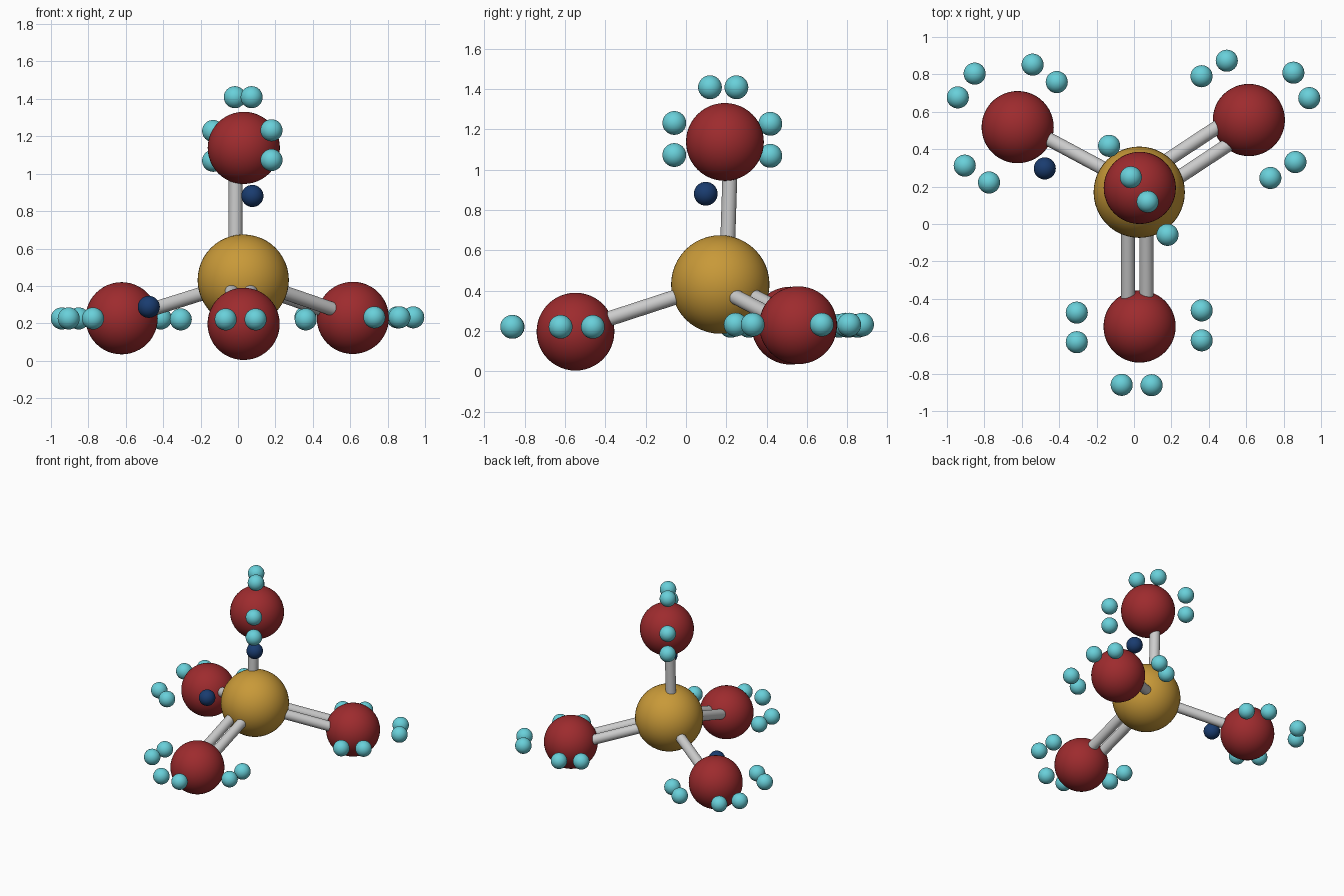
import bpy
from mathutils import Vector

if "Cube" in bpy.data.objects:
    bpy.data.objects.remove(bpy.data.objects["Cube"])


def material(name, rgb):
    m = bpy.data.materials.new(name)
    m.diffuse_color = (*rgb, 1)
    m.use_nodes = True
    m.node_tree.nodes["Principled BSDF"].inputs["Base Color"].default_value = m.diffuse_color
    return m


GOLD = material("gold", (0.58, 0.32, 0.04))
RED = material("red", (0.34, 0.024, 0.027))
CYAN = material("cyan", (0.14, 0.63, 0.70))
NAVY = material("navy", (0.01, 0.045, 0.16))


def ball(name, loc, r, mat, seg=32):
    bpy.ops.mesh.primitive_uv_sphere_add(segments=seg, ring_count=seg // 2, radius=r, location=loc)
    ob = bpy.context.object
    ob.name = name
    ob.data.materials.append(mat)
    bpy.ops.object.shade_smooth()


def bond(name, a, b, offset):
    # straight rod between two atom centres, shifted sideways
    a, b, offset = Vector(a), Vector(b), Vector(offset)
    d = b - a
    bpy.ops.mesh.primitive_cylinder_add(vertices=32, radius=0.037, depth=d.length * 0.9,
                                        location=(a + b) / 2 + offset)
    ob = bpy.context.object
    ob.name = name
    ob.rotation_euler = d.to_track_quat('Z', 'Y').to_euler()
    bpy.ops.object.shade_smooth_by_angle()


# Atoms
CENTRE = (0.028, 0.17, 0.431)
OUTER = {
    "top": (0.031, 0.193, 1.138),
    "front": (0.03, -0.548, 0.197),
    "left": (-0.622, 0.518, 0.227),
    "right": (0.614, 0.556, 0.229),
}
ball("central_atom", CENTRE, 0.244, GOLD, 48)
for key, loc in OUTER.items():
    ball(key + "_atom", loc, 0.193, RED, 48)

# Bonds: two single, two double
OFFSETS = {
    "top": [(-0.043, 0.03, 0)],
    "left": [(0.01, 0.019, 0)],
    "front": [(-0.061, 0, 0.01), (0.038, 0, 0.01)],
    "right": [(-0.032, 0.052, 0), (0.027, -0.042, 0)],
}
for key, offs in OFFSETS.items():
    for i, off in enumerate(offs):
        bond(f"{key}_bond_{i + 1}", CENTRE, OUTER[key], off)

# Electrons in the three flat groups: (x, y) at one height
FLAT = {
    "left": (0.226, [(-0.852, 0.804), (-0.942, 0.677), (-0.542, 0.852),
                     (-0.413, 0.759), (-0.905, 0.312), (-0.775, 0.222)]),
    "right": (0.232, [(0.361, 0.790), (0.496, 0.873), (0.852, 0.809),
                      (0.937, 0.673), (0.729, 0.246), (0.863, 0.331)]),
    "front": (0.221, [(-0.306, -0.474), (-0.306, -0.632), (-0.066, -0.86),
                      (0.094, -0.862), (0.362, -0.462), (0.362, -0.622)]),
}
for key, (z, points) in FLAT.items():
    for i, (x, y) in enumerate(points):
        ball(f"{key}_electron_{i + 1}", (x, y, z), 0.059, CYAN)

# Electrons around the top atom
TOP = [(-0.017, 0.25, 1.409), (0.073, 0.119, 1.409),
       (0.179, -0.058, 1.232), (0.179, -0.058, 1.073),
       (-0.133, 0.418, 1.228), (-0.133, 0.418, 1.069)]
for i, loc in enumerate(TOP):
    ball(f"top_electron_{i + 1}", loc, 0.059, CYAN)

# Unpaired electrons next to the single bonds
ball("top_unpaired_electron", (0.077, 0.098, 0.881), 0.059, NAVY)
ball("left_unpaired_electron", (-0.477, 0.297, 0.288), 0.059, NAVY)
